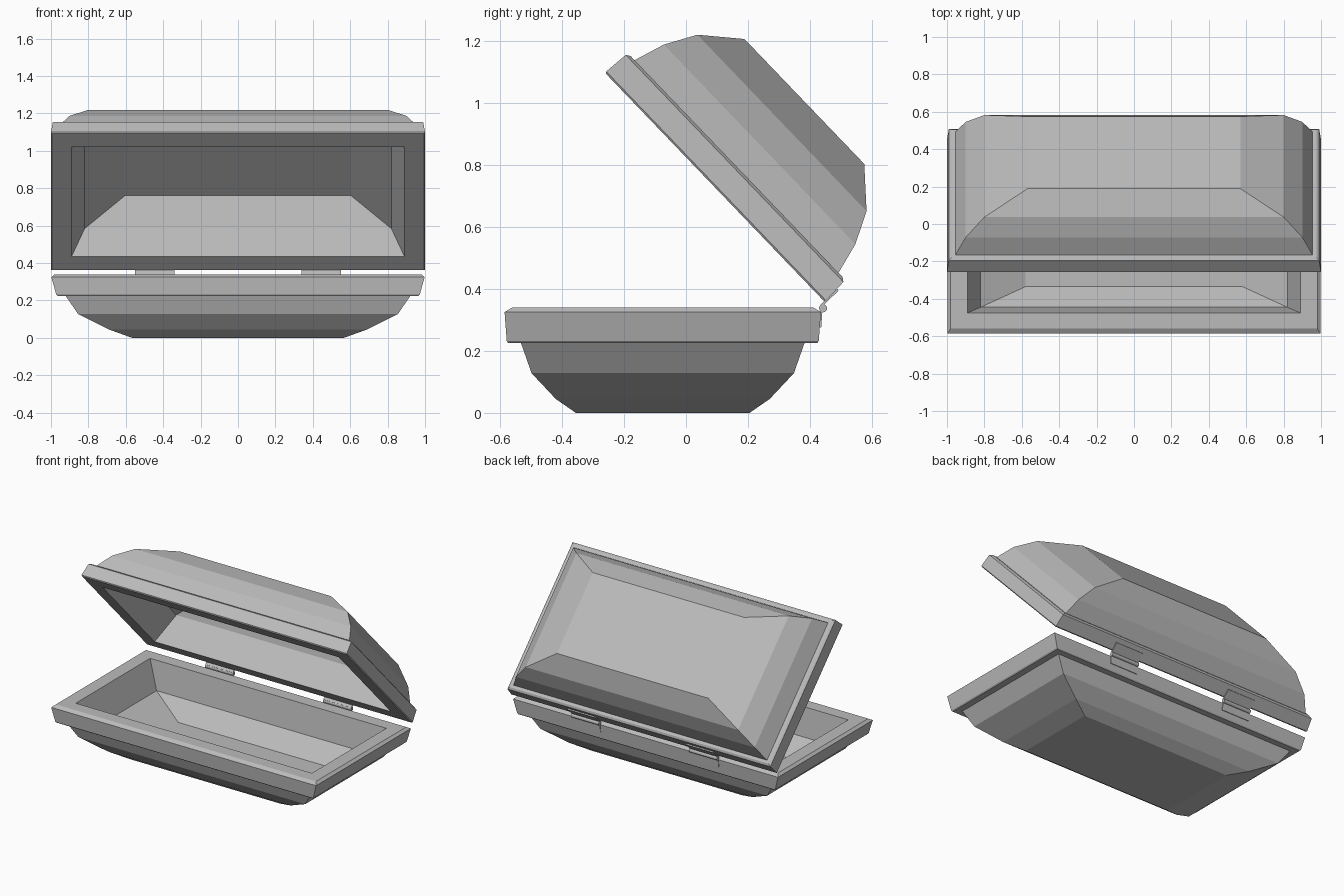
import bpy, bmesh, math
from mathutils import Matrix, Vector

old = bpy.data.objects.get("Cube")
if old:
    bpy.data.objects.remove(old, do_unlink=True)

grey = bpy.data.materials.new("plain_grey")
grey.use_nodes = True
grey.diffuse_color = (0.5, 0.5, 0.5, 1)
grey.node_tree.nodes["Principled BSDF"].inputs["Base Color"].default_value = (0.5, 0.5, 0.5, 1)


def finish(name, bm, matrix):
    bmesh.ops.recalc_face_normals(bm, faces=bm.faces)
    mesh = bpy.data.meshes.new(name)
    bm.to_mesh(mesh)
    bm.free()
    mesh.materials.append(grey)
    obj = bpy.data.objects.new(name, mesh)
    obj.matrix_world = matrix
    bpy.context.collection.objects.link(obj)
    return obj


def shell(name, rings, matrix):
    """Loft rectangles (half width, half depth, height), capped at both ends."""
    bm = bmesh.new()
    loops = [[bm.verts.new((sx * hx, sy * hy, z))
              for sx, sy in ((-1, -1), (1, -1), (1, 1), (-1, 1))]
             for hx, hy, z in rings]
    for a, b in zip(loops, loops[1:]):
        for i in range(4):
            j = (i + 1) % 4
            bm.faces.new((a[i], a[j], b[j], b[i]))
    bm.faces.new(loops[0])
    bm.faces.new(loops[-1])
    return finish(name, bm, matrix)


def plate(name, size, matrix):
    bm = bmesh.new()
    bmesh.ops.create_cube(bm, size=1)
    bmesh.ops.scale(bm, vec=size, verts=bm.verts)
    return finish(name, bm, matrix)


# Lower tray: outside of the bowl, rim band, then the hollow
shell("lower_tray", [
    (0.565, 0.28, 0), (0.69, 0.345, 0.045), (0.855, 0.423, 0.128),
    (0.922, 0.457, 0.225),
    (0.965, 0.498, 0.225), (0.972, 0.503, 0.232),
    (0.998, 0.51, 0.325), (0.98, 0.485, 0.34),
    (0.89, 0.4, 0.34), (0.82, 0.37, 0.15), (0.58, 0.26, 0.04),
], Matrix.Translation((0, -0.075, 0)))

# Lid: same construction in its own frame, swung open about the back edge
tilt = Matrix.Rotation(math.radians(-46.2), 4, 'X')
lid_frame = Matrix.Translation((0, 0.447, 0.358)) @ tilt
shell("lid", [
    (0.57, 0.279, 0.4), (0.8, 0.394, 0.3), (0.9, 0.446, 0.2), (0.955, 0.475, 0.097),
    (0.975, 0.494, 0.097), (0.99, 0.507, 0.088),
    (1.0, 0.512, 0.006), (0.995, 0.506, 0),
    (0.89, 0.405, 0), (0.82, 0.39, 0.2), (0.605, 0.29, 0.35),
], lid_frame @ Matrix.Translation((0, -0.5115, 0)))

# Two hinges: barrel, leaf on the tray and leaf on the lid
pin = Vector((0, 0.442, 0.337))
for side, x in (("left", 0.445), ("right", -0.445)):
    at = Matrix.Translation((x, 0, 0))
    bm = bmesh.new()
    bmesh.ops.create_cone(bm, cap_ends=True, segments=12, radius1=0.013,
                          radius2=0.013, depth=0.21)
    finish(side + "_hinge_barrel", bm,
           at @ Matrix.Translation(pin) @ Matrix.Rotation(math.pi / 2, 4, 'Y'))
    plate(side + "_hinge_tray_leaf", (0.21, 0.008, 0.06),
          at @ Matrix.Translation((0, 0.434, 0.305)) @ Matrix.Rotation(-0.07, 4, 'X'))
    plate(side + "_hinge_lid_leaf", (0.21, 0.008, 0.075),
          at @ lid_frame @ Matrix.Translation((0, 0.001, 0.02)))
